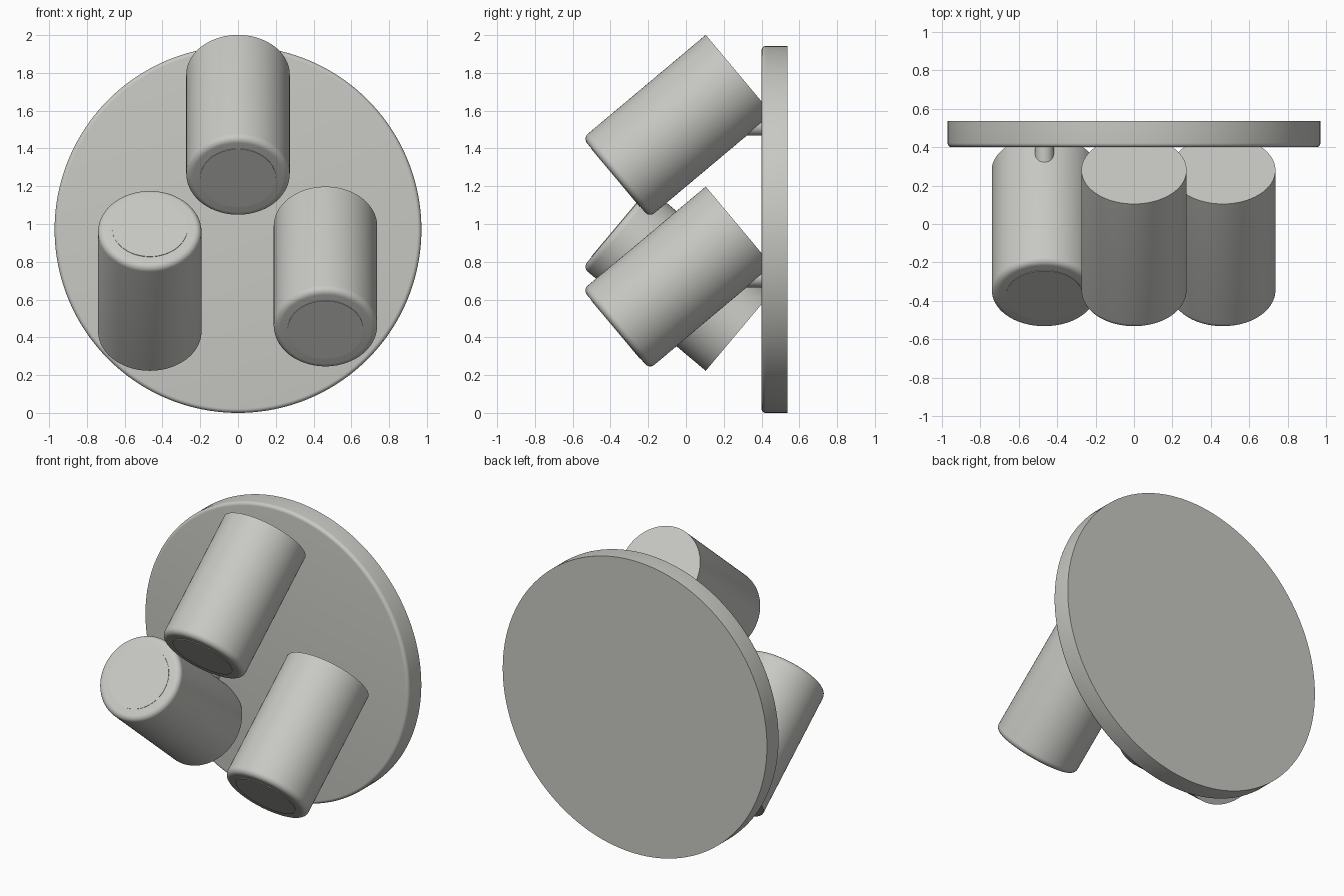
import bpy
import bmesh
from math import radians
from mathutils import Matrix, Vector

cube = bpy.data.objects.get("Cube")
if cube:
    bpy.data.objects.remove(cube, do_unlink=True)

COLOR = (0.58, 0.58, 0.55, 1.0)
metal = bpy.data.materials.new("light_grey_metal")
metal.use_nodes = True
metal.diffuse_color = COLOR
metal.node_tree.nodes["Principled BSDF"].inputs["Base Color"].default_value = COLOR


def lathe(name, profile, location, tilt, segments=96):
    """Spin a (radius, height) profile round local z, then tilt it about x."""
    bm = bmesh.new()
    verts = [bm.verts.new((r, 0, h)) for r, h in profile]
    edges = [bm.edges.new(pair) for pair in zip(verts, verts[1:])]
    bmesh.ops.spin(bm, geom=verts + edges, cent=(0, 0, 0), axis=(0, 0, 1),
                   angle=radians(360), steps=segments, use_duplicate=False)
    bmesh.ops.remove_doubles(bm, verts=bm.verts, dist=0.0001)
    bmesh.ops.recalc_face_normals(bm, faces=bm.faces)
    bmesh.ops.transform(bm, matrix=Matrix.Rotation(radians(tilt), 4, "X"), verts=bm.verts)
    mesh = bpy.data.meshes.new(name)
    bm.to_mesh(mesh)
    bm.free()
    mesh.materials.append(metal)
    obj = bpy.data.objects.new(name, mesh)
    obj.location = location
    bpy.context.collection.objects.link(obj)
    bpy.ops.object.select_all(action="DESELECT")
    obj.select_set(True)
    bpy.context.view_layer.objects.active = obj
    bpy.ops.object.shade_smooth_by_angle(angle=radians(30))
    return obj


def rounded_disc(radius, bottom, top, bevel, steps=6):
    """Closed profile with a rounded upper rim."""
    points = [(0, bottom), (radius, bottom)]
    for i in range(steps + 1):
        turn = Matrix.Rotation(radians(90 * i / steps), 2)
        corner = turn @ Vector((bevel, 0))
        points.append((radius - bevel + corner.x, top - bevel + corner.y))
    return points + [(0, top)]


# Round ceiling plate, rounded on the front rim
lathe("base_plate", rounded_disc(0.971, 0, 0.137, 0.022),
      (0, 0.537, 0.971), 90, segments=160)

# Three spotlights: name, x, z, tilt
HALF = 0.425
for name, x, z, tilt in (("top", 0, 1.518, 130),
                         ("lower_left", 0.463, 0.715, 130),
                         ("lower_right", -0.467, 0.706, 50)):
    centre = Vector((x, -0.045, z))
    lathe(name + "_lamp_housing", rounded_disc(0.274, -HALF, HALF, 0.035), centre, tilt)
    # Slightly raised lens
    lathe(name + "_lens", [(0, HALF - 0.02), (0.2, HALF - 0.02),
                           (0.2, HALF + 0.003), (0, HALF + 0.003)], centre, tilt)
    # Short stem into the plate
    lathe(name + "_stem", [(0, 0), (0.05, 0), (0.05, 0.2), (0, 0.2)],
          (x, 0.45, z), 90, segments=32)
